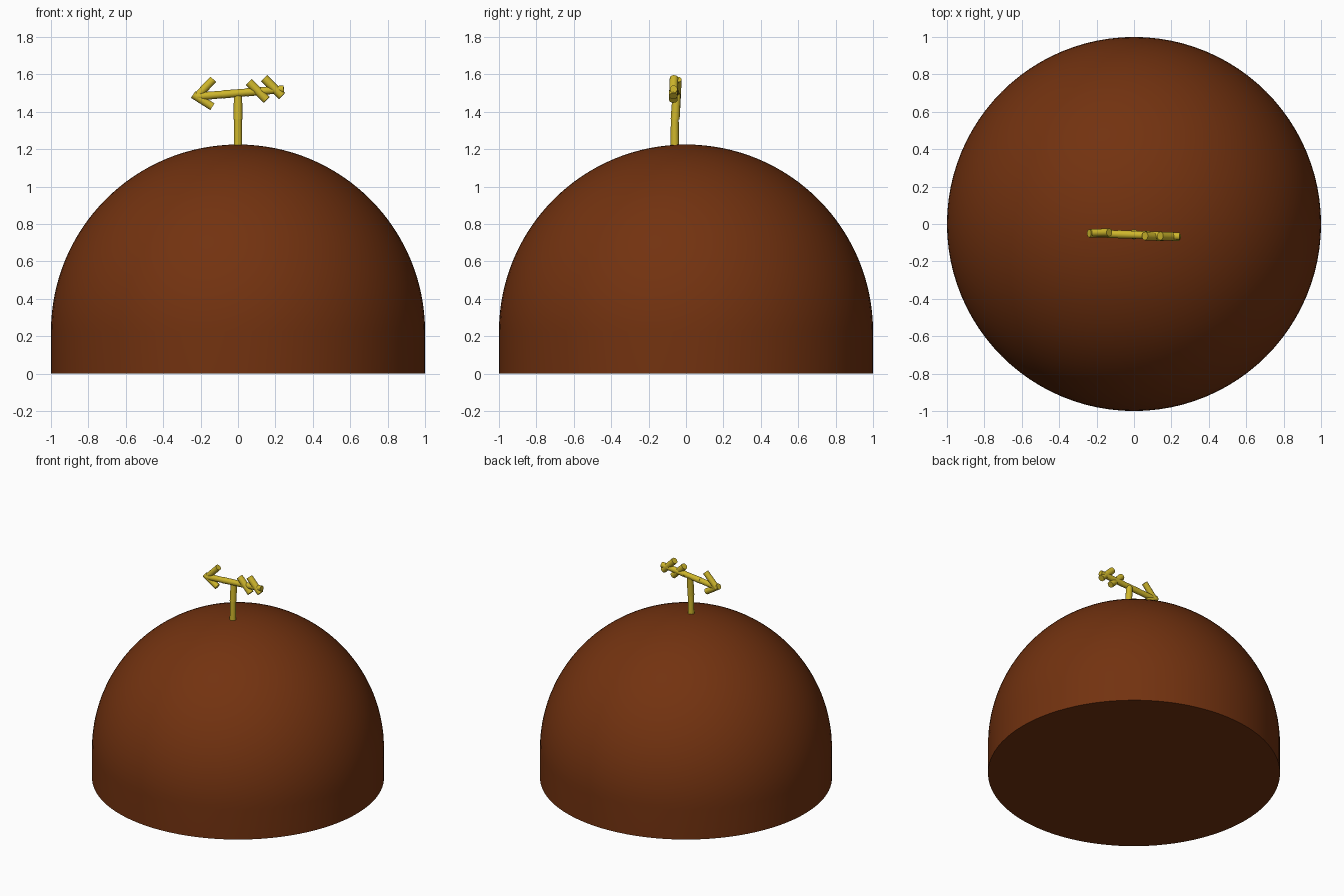
import bpy, bmesh, math
from mathutils import Vector

if "Cube" in bpy.data.objects:
    bpy.data.objects.remove(bpy.data.objects["Cube"])


def material(name, rgb):
    m = bpy.data.materials.new(name)
    m.diffuse_color = (*rgb, 1)
    m.use_nodes = True
    m.node_tree.nodes["Principled BSDF"].inputs["Base Color"].default_value = m.diffuse_color
    return m


brown = material("chocolate brown", (0.17, 0.032, 0.005))
gold = material("gold", (0.62, 0.47, 0.025))


def finish(name, bm, mat, angle=40):
    bmesh.ops.recalc_face_normals(bm, faces=bm.faces)
    me = bpy.data.meshes.new(name)
    bm.to_mesh(me)
    bm.free()
    ob = bpy.data.objects.new(name, me)
    bpy.context.collection.objects.link(ob)
    me.materials.append(mat)
    bpy.ops.object.select_all(action='DESELECT')
    ob.select_set(True)
    bpy.context.view_layer.objects.active = ob
    bpy.ops.object.shade_smooth_by_angle(angle=math.radians(angle))
    return ob


def rod(name, a, b, r1=0.021, r2=0.021):
    a, b = Vector(a), Vector(b)
    bm = bmesh.new()
    bmesh.ops.create_cone(bm, cap_ends=True, segments=16, radius1=r1, radius2=r2,
                          depth=(b - a).length)
    q = Vector((0, 0, 1)).rotation_difference(b - a)
    for v in bm.verts:
        v.co = q @ v.co + (a + b) / 2
    return finish(name, bm, gold)


# Dome: short cylindrical wall with a hemisphere on top, flat closed base
WALL, SEG, RINGS = 0.225, 96, 32
profile = [(0, 0), (1, 0)] + [
    (math.cos(t), WALL + math.sin(t))
    for t in (math.pi / 2 * i / RINGS for i in range(RINGS))] + [(0, WALL + 1)]
bm = bmesh.new()
vs = [bm.verts.new((x, 0, z)) for x, z in profile]
edges = [bm.edges.new(p) for p in zip(vs, vs[1:])]
bmesh.ops.spin(bm, geom=vs + edges, axis=(0, 0, 1), cent=(0, 0, 0),
               steps=SEG, angle=2 * math.pi)
bmesh.ops.remove_doubles(bm, verts=bm.verts, dist=1e-4)
finish("dome", bm, brown)

# Stem: two slightly tapered pieces
rod("stem_lower", (0, -0.06, 1.20), (0, -0.06, 1.365), 0.023, 0.021)
rod("stem_upper", (0, -0.058, 1.36), (0, -0.05, 1.495), 0.024, 0.022)

# Arrow shaft in three pieces
start, end = Vector((-0.22, -0.05, 1.481)), Vector((0.245, -0.066, 1.521))
for i, (f, g) in enumerate(((0, 0.30), (0.29, 0.58), (0.57, 1.0))):
    rod(f"shaft_{i + 1}", start.lerp(end, f), start.lerp(end, g), 0.022, 0.02)

# Arrowhead barbs
rod("head_upper", (-0.228, -0.048, 1.474), (-0.132, -0.045, 1.573))
rod("head_lower", (-0.24, -0.05, 1.492), (-0.137, -0.05, 1.427))

# Tail feathers
for i, dx in enumerate((0, 0.082)):
    rod(f"tail_feather_{i + 1}", (0.058 + dx, -0.064, 1.559 + dx * 0.25),
        (0.153 + dx, -0.068, 1.464 + dx * 0.25), 0.023, 0.023)
